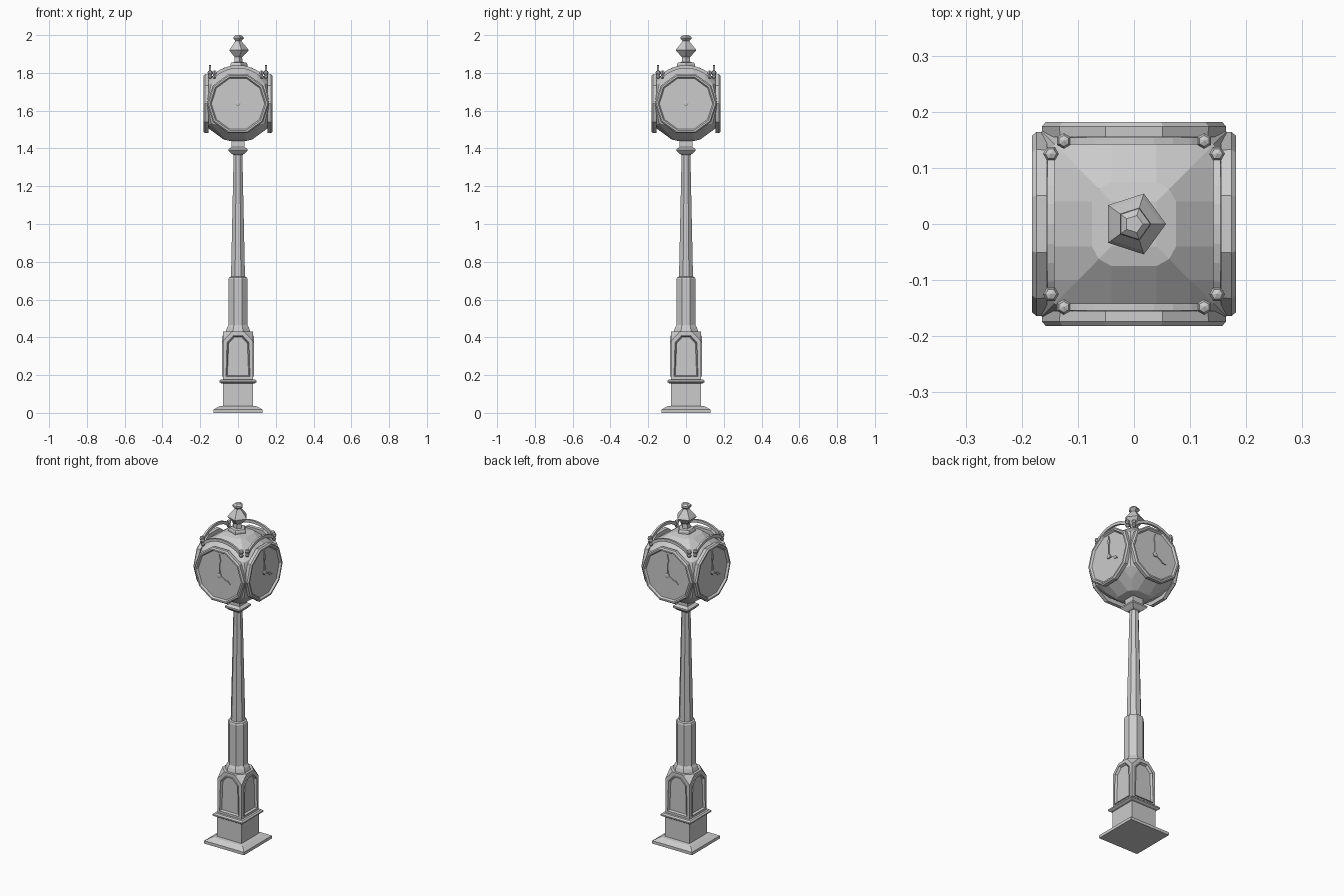
import bpy, bmesh
from math import pi, cos, sin, radians, asin
from mathutils import Matrix, Vector

if "Cube" in bpy.data.objects:
    bpy.data.objects.remove(bpy.data.objects["Cube"])

CZ = 1.637                                             # clock centre height
FACE = Matrix.Translation((0, 0, CZ)) @ Matrix.Rotation(pi / 2, 4, 'X')  # local z -> front


def finish(bm, name, mat=None):
    if mat is not None:
        bm.transform(mat)
    bmesh.ops.recalc_face_normals(bm, faces=bm.faces[:])
    me = bpy.data.meshes.new(name)
    bm.to_mesh(me)
    bm.free()
    ob = bpy.data.objects.new(name, me)
    bpy.context.collection.objects.link(ob)
    return ob


def lathe_bm(profile, n, flat=False):
    """Revolve (radius, z); flat=True treats radius as distance to the flats."""
    bm = bmesh.new()
    k, ph = (1 / cos(pi / n), pi / n) if flat else (1, 0)
    rings = [[bm.verts.new((r * k * cos(ph + 2 * pi * i / n), r * k * sin(ph + 2 * pi * i / n), z))
              for i in range(n)] for r, z in profile]
    for a, b in zip(rings, rings[1:]):
        for i in range(n):
            j = (i + 1) % n
            bm.faces.new((a[i], a[j], b[j], b[i]))
    bm.faces.new(rings[0][::-1])
    bm.faces.new(rings[-1])
    return bm


def lathe(name, profile, n, flat=False, mat=None):
    return finish(lathe_bm(profile, n, flat), name, mat)


def prism(name, pts, z0, z1, mat):
    bm = bmesh.new()
    f = bm.faces.new([bm.verts.new((x, y, z0)) for x, y in pts])
    ext = bmesh.ops.extrude_face_region(bm, geom=[f], use_keep_orig=True)
    vs = [v for v in ext['geom'] if isinstance(v, bmesh.types.BMVert)]
    bmesh.ops.translate(bm, verts=vs, vec=(0, 0, z1 - z0))
    return finish(bm, name, mat)


def hull(coords):
    bm = bmesh.new()
    for c in coords:
        bm.verts.new(c)
    bmesh.ops.remove_doubles(bm, verts=bm.verts[:], dist=1e-5)
    bmesh.ops.convex_hull(bm, input=bm.verts[:])
    bmesh.ops.delete(bm, geom=[v for v in bm.verts if not v.link_faces], context='VERTS')
    return bm


def merge_flat(bm):
    bmesh.ops.dissolve_limit(bm, angle_limit=radians(1), verts=bm.verts[:], edges=bm.edges[:])


def around(ob):
    """Repeat a front part on the other three sides."""
    for k in range(1, 4):
        c = bpy.data.objects.new(f"{ob.name}_{k}", ob.data)
        c.matrix_world = Matrix.Rotation(k * pi / 2, 4, 'Z')
        bpy.context.collection.objects.link(c)


# Square foot with ledge
lathe("foot", [(.13, 0), (.13, .017), (.10, .035), (.08, .037), (.08, .155), (.09, .157), (.098, .163),
               (.098, .17), (.09, .177), (.078, .178)], 4, True)

# Pedestal with gabled sides and recessed panels
s, t = .079, .033
pts = [(x * s, y * s, z) for x in (-1, 1) for y in (-1, 1) for z in (.176, .38)]
pts += [(x * a, y * b, .43) for x in (-1, 1) for y in (-1, 1) for a, b in ((s, t), (t, s))]
bm = hull(pts)
merge_flat(bm)
bm.normal_update()
sides = [f for f in bm.faces if abs(f.normal.z) < .01 and max(abs(f.normal.x), abs(f.normal.y)) > .99]
bmesh.ops.inset_individual(bm, faces=sides, thickness=.022, depth=0)
bmesh.ops.inset_individual(bm, faces=sides, thickness=.003, depth=.005)
bmesh.ops.inset_individual(bm, faces=sides, thickness=.007, depth=-.013)
finish(bm, "pedestal")

# Octagonal column
lathe("column", [(.066, .425), (.062, .44), (.058, .452), (.05, .465), (.05, .708), (.046, .718), (.037, .722),
                 (.023, 1.375)], 8, True)

# Square collar under the clock
lathe("collar", [(.025, 1.365), (.035, 1.373), (.05, 1.388), (.05, 1.397), (.034, 1.408), (.034, 1.45)], 4, True)

# Clock housing: two crossed ten-sided barrels, intersected
half = [(.163, .169), (.194, .1), (.208, .04)]
barrel = [(r, -z) for r, z in half] + [(r, z) for r, z in half[::-1]]
bm = lathe_bm(barrel, 10)
bm.transform(FACE)
other = lathe_bm(barrel, 10)
other.transform(Matrix.Rotation(pi / 2, 4, 'Z') @ FACE)
bmesh.ops.recalc_face_normals(other, faces=other.faces[:])
other.normal_update()
for f in other.faces:
    bmesh.ops.bisect_plane(bm, geom=bm.verts[:] + bm.edges[:] + bm.faces[:], dist=1e-5,
                           plane_co=f.calc_center_median(), plane_no=f.normal, clear_outer=True)
    coords = [v.co.copy() for v in bm.verts]
    bm.free()
    bm = hull(coords)
other.free()
merge_flat(bm)
finish(bm, "clock_housing")

# Clock face with rim, repeated on four sides
around(lathe("clock_rim", [(.163, .155), (.164, .174), (.157, .182), (.148, .182), (.141, .171)], 10, mat=FACE))

# Hands and hub
hand = [(-.004, 0), (-.003, .55), (-.008, .72), (0, 1), (.008, .72), (.003, .55), (.004, 0)]
for name, length, ang in (("minute_hand", .125, 0), ("hour_hand", .082, -radians(117))):
    around(prism(name, [(x, y * length) for x, y in hand], .170, .176, FACE @ Matrix.Rotation(ang, 4, 'Z')))
around(lathe("hand_hub", [(.014, .169), (.014, .177), (.008, .18)], 6, mat=FACE))

# Arched crest above each face, ending in small beads
R, cy, n = .19, .005, 8
a0 = asin(.125 / R)
arc = [-a0 + 2 * a0 * i / n for i in range(n + 1)]
band = [((R + .009) * sin(a), cy + (R + .009) * cos(a)) for a in arc]
band += [((R - .008) * sin(a), cy + (R - .008) * cos(a)) for a in arc[::-1]]
around(prism("crest_arch", band, .142, .154, FACE))
for side in (-1, 1):
    for y, r in ((.163, .014), (.142, .012)):
        bm = bmesh.new()
        bmesh.ops.create_uvsphere(bm, u_segments=6, v_segments=4, radius=r)
        around(finish(bm, "crest_bead", Matrix.Translation((side * .125, -.148, CZ + y))))

# Five-sided finial
lathe("finial", [(.05, 1.825), (.05, 1.845), (.044, 1.855), (.024, 1.857), (.022, 1.883), (.034, 1.895),
                 (.057, 1.92), (.05, 1.93), (.022, 1.963), (.018, 1.97), (.031, 1.982), (.029, 1.99),
                 (.016, 2.0)], 5)
